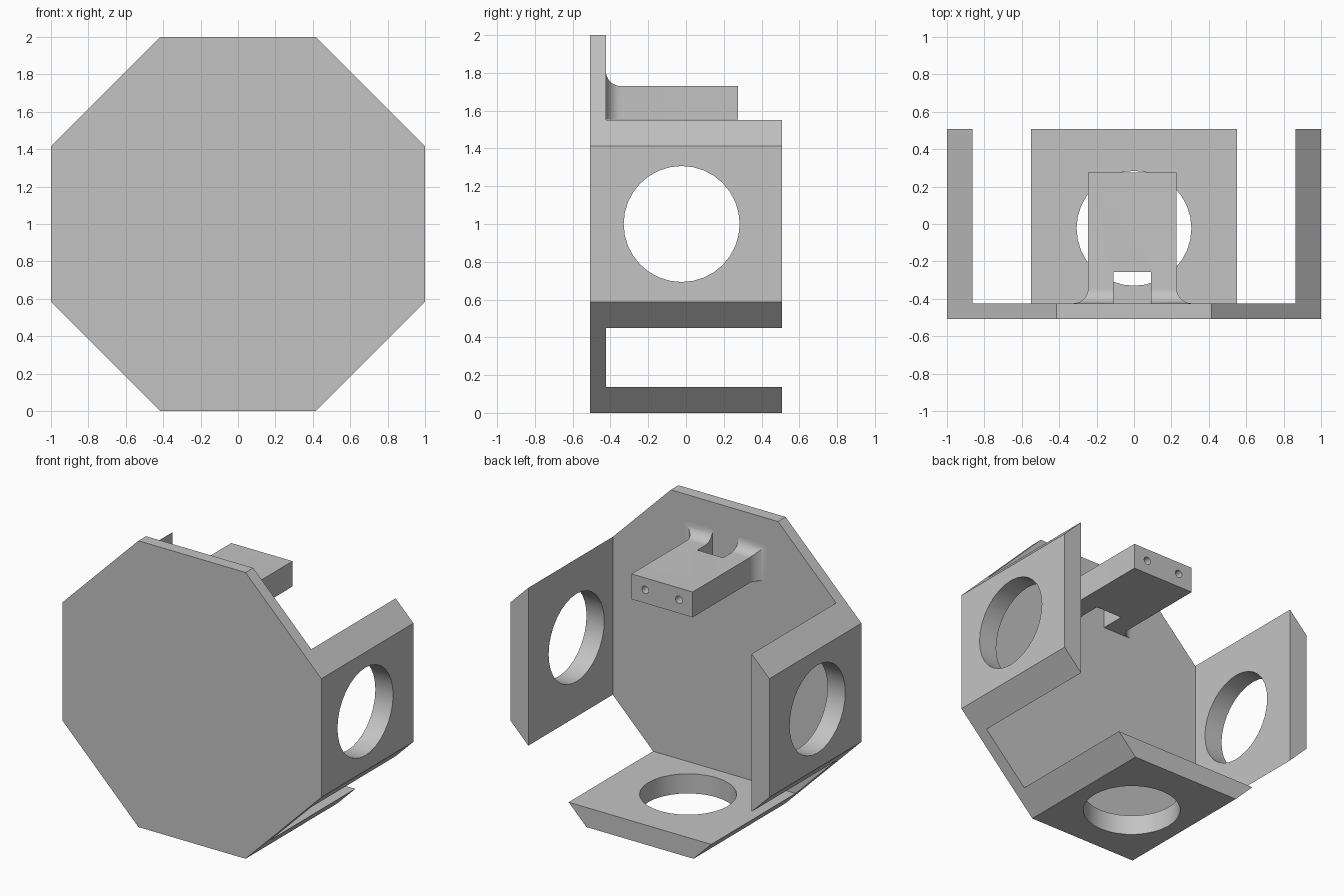
import bpy, bmesh, math
from mathutils import Matrix

cube = bpy.data.objects.get("Cube")
if cube:
    bpy.data.objects.remove(cube, do_unlink=True)

FRONT, BACK, PLATE_BACK = -0.508, 0.508, -0.424
HOLE_Y, HOLE_R = -0.023, 0.307
ARM_BOTTOM, ARM_TOP = 1.553, 1.73
ARM_RIGHT, ARM_LEFT, ARM_END = -0.245, 0.228, 0.276
FILLET = 0.08

grey = bpy.data.materials.new("plain grey")
grey.use_nodes = True
grey.diffuse_color = (0.55, 0.55, 0.55, 1)
grey.node_tree.nodes["Principled BSDF"].inputs["Base Color"].default_value = (0.55, 0.55, 0.55, 1)


def finish(name, bm):
    bmesh.ops.recalc_face_normals(bm, faces=bm.faces)
    mesh = bpy.data.meshes.new(name)
    bm.to_mesh(mesh)
    bm.free()
    mesh.materials.append(grey)
    obj = bpy.data.objects.new(name, mesh)
    bpy.context.collection.objects.link(obj)
    return obj


def loft(name, sections):
    """Skin matching closed loops of points and cap both ends."""
    bm = bmesh.new()
    rings = [[bm.verts.new(p) for p in s] for s in sections]
    for a, b in zip(rings, rings[1:]):
        for i in range(len(a)):
            j = (i + 1) % len(a)
            bm.faces.new((a[i], a[j], b[j], b[i]))
    bm.faces.new(rings[0])
    bm.faces.new(rings[-1])
    return finish(name, bm)


def rect(x0, x1, z0, z1, y):
    return [(x0, y, z0), (x1, y, z0), (x1, y, z1), (x0, y, z1)]


def box(name, x0, x1, y0, y1, z0, z1):
    return loft(name, [rect(x0, x1, z0, z1, y0), rect(x0, x1, z0, z1, y1)])


def cylinder(name, centre, radius, depth, axis, sides):
    bm = bmesh.new()
    turn = {"X": Matrix.Rotation(math.pi / 2, 4, "Y"),
            "Y": Matrix.Rotation(math.pi / 2, 4, "X"),
            "Z": Matrix.Identity(4)}[axis]
    bmesh.ops.create_cone(bm, cap_ends=True, segments=sides, radius1=radius,
                          radius2=radius, depth=depth,
                          matrix=Matrix.Translation(centre) @ turn)
    return finish(name, bm)


def cut(obj, cutters):
    for c in cutters:
        m = obj.modifiers.new("cut " + c.name, "BOOLEAN")
        m.operation, m.solver, m.object = "DIFFERENCE", "EXACT", c
        c.hide_render = True
        c.hide_viewport = True
    # Bake the cuts into the mesh and drop the cutters
    bpy.context.view_layer.update()
    baked = bpy.data.meshes.new_from_object(
        obj.evaluated_get(bpy.context.evaluated_depsgraph_get()))
    obj.modifiers.clear()
    obj.data = baked
    for c in cutters:
        bpy.data.objects.remove(c, do_unlink=True)


def smooth(obj):
    bpy.ops.object.select_all(action="DESELECT")
    obj.select_set(True)
    bpy.context.view_layer.objects.active = obj
    bpy.ops.object.shade_smooth_by_angle(angle=math.radians(30))


# Octagonal block hollowed from the back: leaves plate, side walls and floor
corner = 1 / math.cos(math.pi / 8)
angles = [math.pi / 8 + i * math.pi / 4 for i in range(8)]
octagon = [(corner * math.cos(a), 1 + corner * math.sin(a)) for a in angles]
frame = loft("octagonal_frame", [[(x, y, z) for x, z in octagon] for y in (FRONT, BACK)])
cut(frame, [
    box("pocket", -0.863, 0.863, PLATE_BACK, 1, 0.137, 3),
    cylinder("side_holes", (0, HOLE_Y, 1), HOLE_R, 3, "X", 32),
    cylinder("floor_hole", (0, HOLE_Y, 0), HOLE_R, 0.6, "Z", 32),
])
smooth(frame)

# Mounting arm that flares into the plate with a round fillet
sections = []
STEPS = 10
for i in range(STEPS + 1):
    a = i / STEPS * math.pi / 2
    y = PLATE_BACK + FILLET * (1 - math.cos(a))
    flare = FILLET * (1 - math.sin(a))
    sections.append(rect(ARM_RIGHT - flare, ARM_LEFT + flare, ARM_BOTTOM, ARM_TOP + flare, y))
sections.append(rect(ARM_RIGHT, ARM_LEFT, ARM_BOTTOM, ARM_TOP, ARM_END))
arm = loft("mounting_arm", sections)

# Notch at the root and two screw holes in the end
middle = (ARM_RIGHT + ARM_LEFT) / 2
cut(arm, [box("notch", middle - 0.1, middle + 0.1, -0.6, -0.256, 1.4, 2)] + [
    cylinder("screw_hole", (middle + s * 0.13, ARM_END, 1.647), 0.026, 0.5, "Y", 20)
    for s in (-1, 1)])
smooth(arm)
